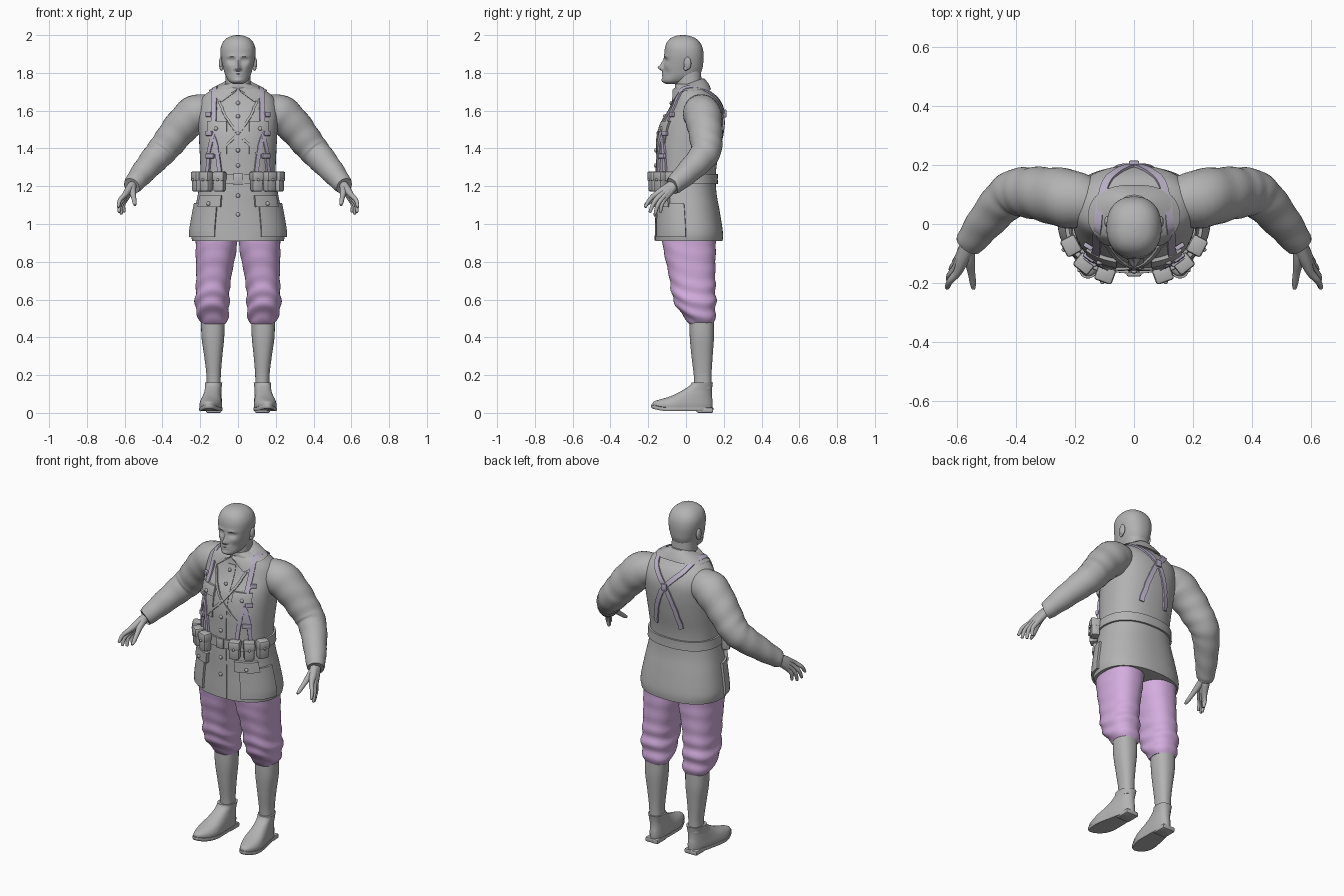
import bpy, bmesh, math
from math import sin, cos, pi, exp, radians
from mathutils import Vector as V
from mathutils.bvhtree import BVHTree

if "Cube" in bpy.data.objects:
    bpy.data.objects.remove(bpy.data.objects["Cube"])


def material(name, rgb):
    m = bpy.data.materials.new(name)
    m.use_nodes = True
    m.diffuse_color = (*rgb, 1)
    m.node_tree.nodes["Principled BSDF"].inputs["Base Color"].default_value = (*rgb, 1)
    return m


GREY = material("plain grey", (.45, .45, .45))
LILAC = material("lilac cloth", (.66, .42, .74))
WEB = material("pale lilac webbing", (.48, .43, .56))


def finish(name, bm, mat, mirror=False):
    bmesh.ops.recalc_face_normals(bm, faces=bm.faces)
    tree = BVHTree.FromBMesh(bm)
    mesh = bpy.data.meshes.new(name)
    bm.to_mesh(mesh)
    bm.free()
    for p in mesh.polygons:
        p.use_smooth = True
    mesh.set_sharp_from_angle(angle=radians(40))
    mesh.materials.append(mat)
    ob = bpy.data.objects.new(name, mesh)
    bpy.context.collection.objects.link(ob)
    if mirror:
        ob.modifiers.new("mirror", "MIRROR").use_mirror_merge = False
    return tree


def skin(name, rings, mat, mirror=False):
    """Joins closed rings of points into a capped solid."""
    bm = bmesh.new()
    vs = [[bm.verts.new(p) for p in r] for r in rings]
    n = len(vs[0])
    for a, b in zip(vs, vs[1:]):
        for i in range(n):
            bm.faces.new((a[i], a[(i + 1) % n], b[(i + 1) % n], b[i]))
    bm.faces.new(vs[0][::-1])
    bm.faces.new(vs[-1])
    return finish(name, bm, mat, mirror)


def smooth(rows, k=6):
    """Catmull-Rom refinement of every column."""
    out = []
    for i in range(len(rows) - 1):
        p0, p1, p2 = rows[max(i - 1, 0)], rows[i], rows[i + 1]
        p3 = rows[min(i + 2, len(rows) - 1)]
        for j in range(k):
            t = j / k
            out.append([b + .5 * t * (c - a + t * (2 * a - 5 * b + 4 * c - d + t * (3 * (b - c) + d - a)))
                        for a, b, c, d in zip(p0, p1, p2, p3)])
    return out + [list(rows[-1])]


def oval(a, power=2.3):
    f = lambda s: math.copysign(abs(s) ** (2 / power), s)
    return f(cos(a)), f(sin(a))


def loft(name, rows, mat, mirror=False, seg=48, ripple=None, shape=None):
    """Rows are (z, centre x, centre y, radius x, radius y)."""
    rings = []
    for z, cx, cy, rx, ry in smooth(rows):
        ring = []
        for i in range(seg):
            a = 2 * pi * i / seg
            c, s = oval(a)
            k = ripple(a, z) if ripple else 1
            p = V((cx + rx * k * c, cy + ry * k * s, z))
            ring.append(shape(p) if shape else p)
        rings.append(ring)
    return skin(name, rings, mat, mirror)


def tube(name, rows, mat, mirror=True, seg=20, fold=0):
    """Rows are (x, y, z, radius)."""
    path = smooth(rows)
    rings = []
    for i, row in enumerate(path):
        t = V(path[min(i + 1, len(path) - 1)][:3]) - V(path[max(i - 1, 0)][:3])
        u = t.cross(V((0, 1, 0))).normalized()
        w = t.cross(u).normalized()
        ring = []
        for j in range(seg):
            a = 2 * pi * j / seg
            r = row[3] * (1 + fold * sin(i * 1.1 + 2 * sin(a)))
            ring.append(V(row[:3]) + r * (cos(a) * u + sin(a) * w))
        rings.append(ring)
    return skin(name, rings, mat, mirror)


def box(name, loc, size, mat, turn=0, bevel=.006, mirror=True):
    bm = bmesh.new()
    bmesh.ops.create_cube(bm, size=1)
    bmesh.ops.scale(bm, vec=size, verts=bm.verts)
    bmesh.ops.bevel(bm, geom=bm.edges[:], offset=bevel, segments=2, affect="EDGES", profile=.5)
    for v in bm.verts:
        x, y, z = v.co
        v.co = V(loc) + V((x * cos(turn) - y * sin(turn), x * sin(turn) + y * cos(turn), z))
    finish(name, bm, mat, mirror)


def ball(name, loc, size, mat, mirror=True):
    bm = bmesh.new()
    bmesh.ops.create_uvsphere(bm, u_segments=16, v_segments=10, radius=1)
    for v in bm.verts:
        v.co = V([c * s + l for c, s, l in zip(v.co, size, loc)])
    finish(name, bm, mat, mirror)


# Tunic with its skirt, and sleeves
coat_rows = [(.91, 0, .016, .243, .178), (.96, 0, .017, .248, .178), (1.07, 0, .01, .23, .168),
             (1.16, 0, .002, .212, .16), (1.24, 0, 0, .2, .157), (1.32, 0, .004, .2, .16),
             (1.42, 0, .015, .205, .168), (1.52, 0, .032, .21, .165), (1.6, 0, .052, .212, .143),
             (1.66, 0, .052, .196, .118), (1.7, 0, .038, .155, .095), (1.725, 0, .025, .11, .083),
             (1.74, 0, .02, .075, .078)]
coat_dense = smooth(coat_rows)
coat_tree = loft("tunic", coat_rows, GREY, seg=72)
sleeve_tree = tube("sleeves", [(.13, .065, 1.6, .08), (.22, .085, 1.585, .1), (.3, .1, 1.515, .093),
                   (.36, .107, 1.44, .086), (.405, .105, 1.385, .08), (.45, .07, 1.335, .073),
                   (.51, 0, 1.265, .062), (.555, -.06, 1.21, .05), (.562, -.07, 1.202, .045)],
                   GREY, seg=32, fold=.018)


def on_coat(a, z, off):
    """Point on the tunic at angle a and height z, and its outward normal."""
    i = next((i for i in range(1, len(coat_dense)) if coat_dense[i][0] >= z), len(coat_dense) - 1)
    lo, hi = coat_dense[i - 1], coat_dense[i]
    t = (z - lo[0]) / (hi[0] - lo[0])
    _, cx, cy, rx, ry = [p + (q - p) * t for p, q in zip(lo, hi)]
    c, s = oval(a)
    n = V((c / rx, s / ry, 0)).normalized()
    return V((rx * c, cy + ry * s, z)) + n * off, n


def patch(name, a0, a1, z0, z1, off, mat=GREY, mirror=True, n=16, m=8):
    """Raised panel that follows the tunic."""
    angles = [radians(a0 + (a1 - a0) * i / n) for i in range(n + 1)]
    rings = []
    for j in range(m + 1):
        z = z0 + (z1 - z0) * j / m
        rings.append([on_coat(a, z, off)[0] for a in angles] +
                     [on_coat(a, z, -.006)[0] for a in reversed(angles)])
    skin(name, rings, mat, mirror)


def ribbon(name, keys, width, mat, off=.008, mirror=True):
    """Strap laid on the nearest cloth along a rough path."""
    pts = []
    for p in smooth(keys, 8):
        hits = [t.find_nearest(V(p)) for t in (coat_tree, sleeve_tree)]
        loc, n = min(hits, key=lambda h: h[3])[:2]
        pts.append((loc, n))
    rings = []
    for i, (p, n) in enumerate(pts):
        t = pts[min(i + 1, len(pts) - 1)][0] - pts[max(i - 1, 0)][0]
        side = t.cross(n).normalized() * width / 2
        rings.append([p + side + n * off, p - side + n * off, p - side - n * .004, p + side - n * .004])
    skin(name, rings, mat, mirror)


# Tunic details: placket, belt, pockets and buttons
patch("front_placket", -94, -83, .912, 1.67, .004, mirror=False, n=4, m=40)
patch("belt", -90, 270, 1.212, 1.265, .011, mirror=False, n=72, m=2)
box("belt_buckle", on_coat(-pi / 2, 1.238, .014)[0], (.05, .014, .06), GREY, mirror=False)
patch("skirt_pocket", -64, -4, .93, 1.11, .012)
patch("skirt_pocket_flap", -70, -30, 1.09, 1.15, .02)
patch("breast_pocket", -76, -46, 1.37, 1.51, .006)
patch("breast_pocket_flap", -77, -45, 1.49, 1.545, .012)
for z in (1.64, 1.57, 1.48, 1.39, 1.31, 1.15, 1.05):
    ball("front_button", on_coat(-pi / 2, z, .006)[0], (.011, .007, .011), GREY, False)
for a, z, off in ((-61, 1.505, .013), (-52, 1.108, .021)):
    ball("pocket_button", on_coat(radians(a), z, off)[0], (.011, .008, .011), GREY)

# Turned-down collar with front points
fall = [(3, 1.7), (22, 1.645), (48, 1.7), (90, 1.708), (180, 1.712)]
rings = []
for i in range(41):
    d = 3 + 177 * i / 40
    (d0, za), (d1, zb) = next(s for s in zip(fall, fall[1:]) if d <= s[1][0] + .001)
    z = za + (zb - za) * (d - d0) / (d1 - d0)
    a = radians(d - 90)
    low, n = on_coat(a, z, .012)
    top = V((.076 * cos(a), .018 + .08 * sin(a), 1.745 + .025 * sin(a)))
    rings.append([low, (low + top) / 2 + n * .006, top, top - n * .012, low - n * .018])
skin("collar", rings, GREY, True)

# Webbing braces, chest cross straps and fittings
ribbon("shoulder_brace", [(.155, -.17, 1.46), (.15, -.15, 1.55), (.143, -.1, 1.65), (.137, -.02, 1.74),
       (.13, .08, 1.76), (.09, .19, 1.7), (.0, .25, 1.59), (-.06, .25, 1.47), (-.1, .22, 1.33)], .028, WEB)
for x, y in ((.115, -.2), (.195, -.15)):
    ribbon("brace_branch", [(.155, -.17, 1.48), ((x + .155) / 2, y, 1.39), (x, y, 1.27)], .022, WEB, .012)
ribbon("chest_strap", [(.115, -.12, 1.67), (.06, -.18, 1.58), (0, -.2, 1.49), (-.13, -.18, 1.36)], .013, GREY, .009)
for z, w in ((1.58, .034), (1.48, .042), (1.36, .05)):
    p, n = on_coat(radians(-48), z, .01)
    box("brace_buckle", p, (w, .016, .026), WEB, math.atan2(n.y, n.x) + pi / 2, .004)
box("back_brace_keeper", (0, .208, 1.585), (.035, .014, .04), WEB, 0, .004, False)

# Belt pouches, three on each side
for a in (-67, -44, -20):
    p, n = on_coat(radians(a), 1.222, .026)
    turn = math.atan2(n.y, n.x) + pi / 2
    box("pouch", p, (.058, .046, .1), GREY, turn, .01)
    box("pouch_flap", p + V((0, 0, .03)), (.064, .056, .052), GREY, turn, .01)
    ball("pouch_stud", p + n * .028 + V((0, 0, .012)), (.007, .007, .007), GREY)

# Head: features as (x, z, width, height, depth) swellings on the face
features = [(0, 1.826, .013, .014, -.03), (0, 1.85, .009, .02, -.014), (.014, 1.819, .008, .008, -.008),
            (.034, 1.866, .019, .012, .013), (.034, 1.865, .011, .006, -.006), (.032, 1.888, .025, .007, -.005),
            (0, 1.792, .024, .012, -.008), (0, 1.789, .024, .003, .006), (0, 1.76, .02, .012, -.007),
            (.05, 1.835, .018, .018, -.004), (.05, 1.795, .02, .02, .005)]


def face(p):
    if p.y < -.03:
        p.y += sum(d * exp(-((abs(p.x) - x) / w) ** 2 - ((p.z - z) / h) ** 2) for x, z, w, h, d in features)
    return p


loft("head", [(1.742, 0, -.078, .025, .03), (1.755, 0, -.058, .048, .064), (1.785, 0, -.028, .066, .094),
              (1.82, 0, -.016, .077, .102), (1.86, 0, -.012, .087, .104), (1.9, 0, -.011, .093, .104),
              (1.935, 0, -.012, .091, .099), (1.965, 0, -.014, .078, .085), (1.986, 0, -.016, .056, .061),
              (1.997, 0, -.018, .028, .031), (2, 0, -.018, .004, .004)], GREY, seg=120, shape=face)
loft("neck", [(1.66, 0, .022, .072, .074), (1.74, 0, .016, .067, .068), (1.83, 0, .012, .066, .066)], GREY)
ball("ear", (.09, .008, 1.85), (.011, .02, .034), GREY)
ball("ear_lobe", (.088, -.001, 1.825), (.009, .012, .014), GREY)

# Hands: each finger runs from the wrist, so the roots form the palm
fingers = [((.6, -.165, 1.153), (.634, -.215, 1.092)), ((.604, -.148, 1.14), (.63, -.19, 1.066)),
           ((.602, -.13, 1.132), (.618, -.163, 1.056)), ((.594, -.113, 1.133), (.604, -.135, 1.066))]
for i, (knuckle, tip) in enumerate(fingers):
    k, t = V(knuckle), V(tip)
    wrist = V((.56, -.078 + .006 * i, 1.205))
    bend = k.lerp(t, .5) + V((.008, -.004, .004))
    tube("finger", [(*wrist, .024), (*wrist.lerp(k, .5), .021), (*k, .0145), (*bend, .011), (*t, .008),
                    (*(t + (t - bend) * .1), .003)], GREY, seg=12)
tube("thumb", [(.56, -.08, 1.2, .022), (.558, -.125, 1.172, .018), (.552, -.165, 1.14, .013),
               (.547, -.2, 1.112, .011), (.545, -.22, 1.1, .006)], GREY, seg=12)


# Breeches, gathered below the knee
def creases(a, z):
    amount = .01 + .035 * min(1, max(0, (.74 - z) / .12))
    return 1 + amount * sin(75 * z + 2.2 * sin(a) + 1.3 * cos(2 * a))


loft("breeches", [(.47, .128, .083, .062, .064), (.49, .13, .078, .074, .075), (.53, .134, .064, .086, .092),
                  (.59, .137, .047, .091, .112), (.66, .133, .038, .09, .118), (.75, .126, .03, .096, .125),
                  (.85, .117, .02, .107, .137), (.95, .112, .015, .112, .145)], LILAC, True, 64, creases)

# Lower legs
loft("lower_leg", [(.13, .129, .09, .038, .046), (.2, .129, .088, .038, .047), (.3, .131, .085, .048, .056),
                   (.4, .133, .084, .06, .064), (.49, .133, .083, .062, .064)], GREY, True)


# Boots: broad at the ball, turned out and lifted at the toe
def foot(p):
    p.x = .13 + (p.x - .13) * (1 + .2 * exp(-((p.y + .08) / .07) ** 2)) - .1 * (p.y - .08)
    p.z += .015 * max(0, (-.09 - p.y) / .09) ** 2
    return p


loft("boot", [(.022, .13, -.018, .049, .158), (.045, .13, -.016, .051, .157), (.068, .13, .002, .049, .138),
              (.092, .13, .032, .046, .105), (.12, .13, .06, .043, .077), (.145, .13, .08, .044, .06),
              (.162, .13, .087, .046, .056)], GREY, True, shape=foot)
loft("sole", [(.009, .13, -.02, .05, .161), (.018, .13, -.02, .053, .165), (.028, .13, -.02, .052, .164)],
     GREY, True, shape=foot)
box("boot_heel", (.129, .1, .014), (.082, .088, .028), GREY, 0, .008)
